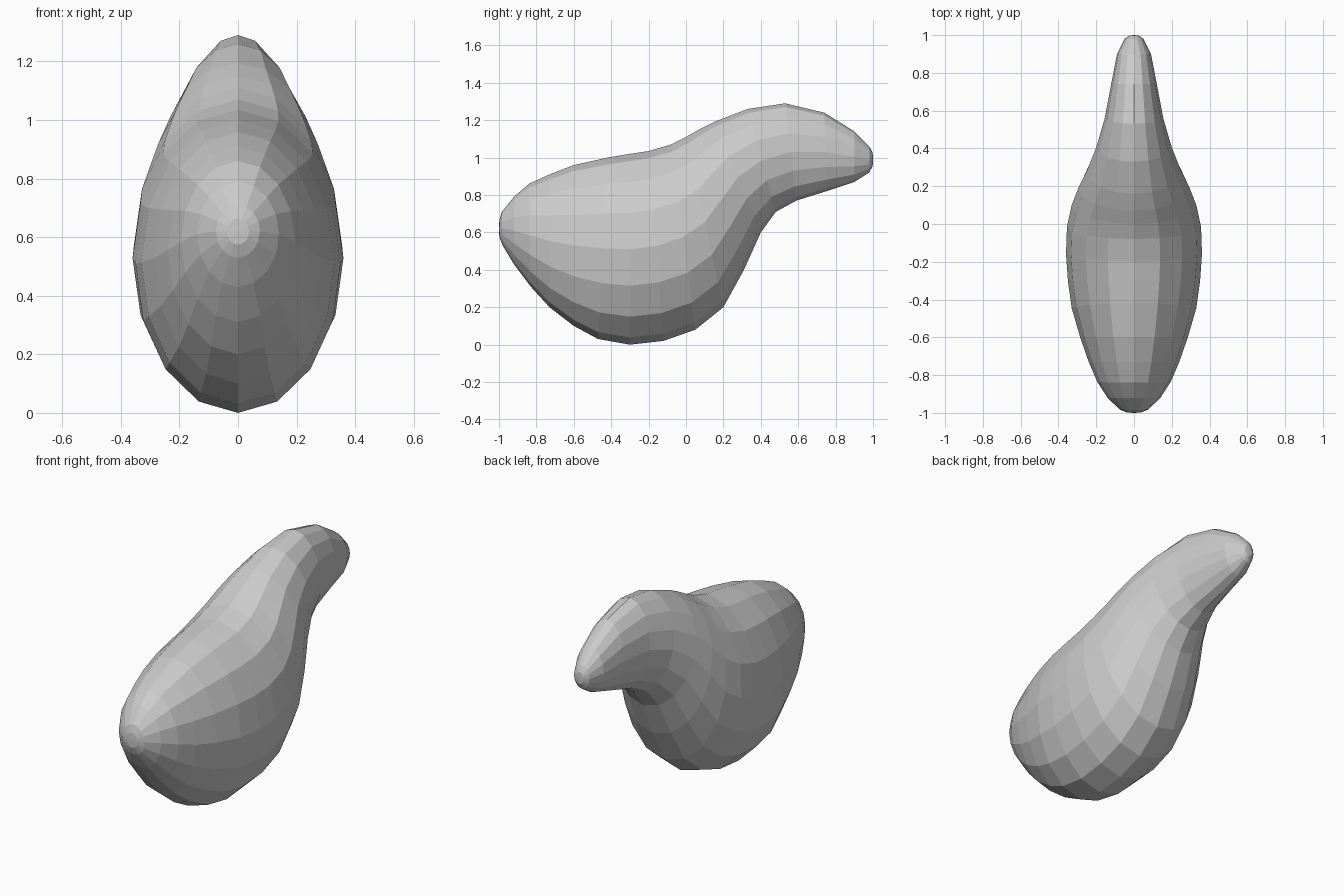
import bpy, bmesh, math
from mathutils import Vector

if "Cube" in bpy.data.objects:
    bpy.data.objects.remove(bpy.data.objects["Cube"])

SIDES = 16
# Slanted rings along the body: top (y, z), bottom (y, z), half width
RINGS = [
    (-0.985, 0.71, -0.98, 0.53, 0.075),
    (-0.92, 0.79, -0.92, 0.43, 0.14),
    (-0.84, 0.86, -0.83, 0.31, 0.195),
    (-0.73, 0.91, -0.73, 0.20, 0.24),
    (-0.60, 0.96, -0.60, 0.10, 0.285),
    (-0.42, 1.00, -0.47, 0.03, 0.33),
    (-0.30, 1.02, -0.30, 0.00, 0.35),
    (-0.20, 1.035, -0.12, 0.02, 0.36),
    (-0.08, 1.07, 0.05, 0.08, 0.355),
    (0.00, 1.11, 0.20, 0.20, 0.33),
    (0.07, 1.15, 0.31, 0.40, 0.295),
    (0.16, 1.195, 0.40, 0.60, 0.25),
    (0.33, 1.26, 0.48, 0.71, 0.20),
    (0.53, 1.29, 0.59, 0.77, 0.155),
    (0.74, 1.24, 0.75, 0.82, 0.12),
    (0.90, 1.14, 0.90, 0.87, 0.09),
    (0.98, 1.06, 0.98, 0.92, 0.05),
]

bm = bmesh.new()


def ring(ty, tz, by, bz, w):
    top, bottom = Vector((0, ty, tz)), Vector((0, by, bz))
    mid, half = (top + bottom) / 2, (top - bottom) / 2
    verts = []
    for i in range(SIDES):
        a = math.tau * i / SIDES
        verts.append(bm.verts.new(mid + half * math.cos(a) + Vector((w * math.sin(a), 0, 0))))
    return verts


# Gourd-shaped body with a curved neck
loops = [ring(*r) for r in RINGS]
for a, b in zip(loops, loops[1:]):
    for i in range(SIDES):
        j = (i + 1) % SIDES
        bm.faces.new((a[i], a[j], b[j], b[i]))

# Rounded end caps
for loop, tip in ((loops[0], (0, -1, 0.62)), (loops[-1], (0, 1, 0.99))):
    centre = Vector(tip)
    inner = []
    for v in loop:
        p = centre.lerp(v.co, 0.5)
        p.y = tip[1] * 0.998
        inner.append(bm.verts.new(p))
    apex = bm.verts.new(centre)
    for i in range(SIDES):
        j = (i + 1) % SIDES
        bm.faces.new((loop[i], loop[j], inner[j], inner[i]))
        bm.faces.new((inner[i], inner[j], apex))

bmesh.ops.recalc_face_normals(bm, faces=bm.faces)
mesh = bpy.data.meshes.new("gourd_body")
bm.to_mesh(mesh)
bm.free()
obj = bpy.data.objects.new("gourd_body", mesh)
bpy.context.collection.objects.link(obj)
